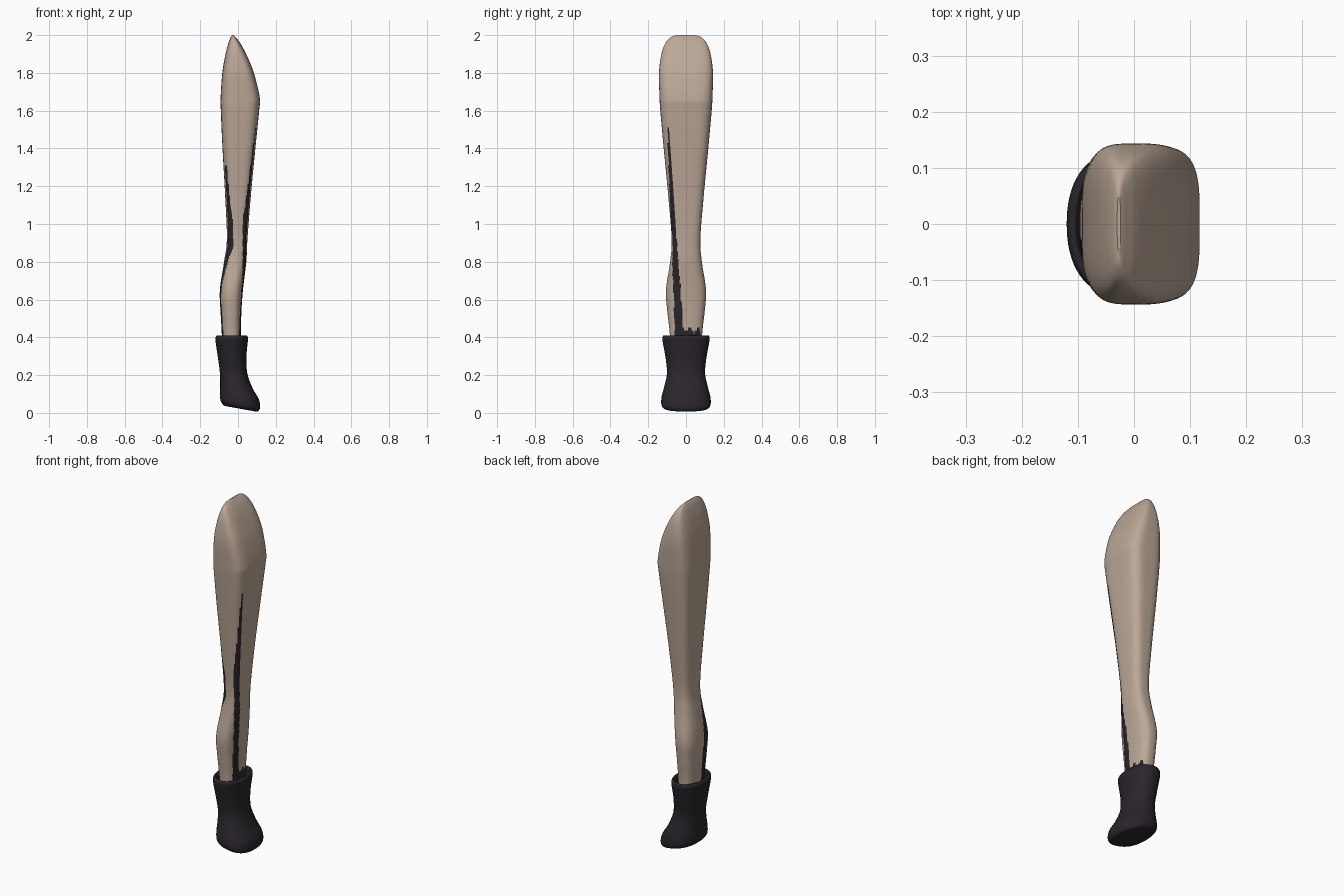
import bpy, bmesh, math


def material(name, color):
    m = bpy.data.materials.new(name)
    m.diffuse_color = (*color, 1)
    return m


skin = material("skin", (0.50, 0.39, 0.31))
dark = material("dark_leather", (0.022, 0.018, 0.024))


def spline(p0, p1, p2, p3, t):
    return tuple(0.5 * (2 * b + (c - a) * t + (2 * a - 5 * b + 4 * c - d) * t * t
                        + (3 * b - a - 3 * c + d) * t ** 3)
                 for a, b, c, d in zip(p0, p1, p2, p3))


def loft(name, sections, mats, steps=6, n=96, cap_end=True):
    """Sections: z, min x, max x, half depth, squareness, slope along x."""
    rows = []
    last = len(sections) - 1
    for i in range(last):
        pts = [sections[min(max(i + k, 0), last)] for k in (-1, 0, 1, 2)]
        rows += [spline(*pts, s / steps) for s in range(steps)]
    rows.append(sections[-1])
    bm = bmesh.new()
    rings = []
    for z, x0, x1, hy, e, slope in rows:
        cx, rx = (x0 + x1) / 2, (x1 - x0) / 2
        ring = []
        for k in range(n):
            a = 2 * math.pi * k / n
            c, s = math.cos(a), math.sin(a)
            r = (abs(c) ** e + abs(s) ** e) ** (-1 / e)
            dx = rx * c * r
            ring.append(bm.verts.new((cx + dx, hy * s * r, max(z + slope * dx, 0))))
        rings.append(ring)
    for a, b in zip(rings, rings[1:]):
        for k in range(n):
            j = (k + 1) % n
            bm.faces.new((a[k], a[j], b[j], b[k]))
    bm.faces.new(rings[0][::-1])
    if cap_end:
        bm.faces.new(rings[-1])
    bm.normal_update()
    me = bpy.data.meshes.new(name)
    bm.to_mesh(me)
    bm.free()
    for m in mats:
        me.materials.append(m)
    ob = bpy.data.objects.new(name, me)
    bpy.context.collection.objects.link(ob)
    bpy.context.view_layer.objects.active = ob
    ob.select_set(True)
    bpy.ops.object.shade_smooth_by_angle(angle=math.radians(40))
    ob.select_set(False)
    return ob


# Leg with the foot hidden in the boot and the wedge-shaped hip end
leg = loft("leg", [
    (0.040, -0.06, 0.085, 0.090, 2.6, -0.18),
    (0.080, -0.075, 0.085, 0.105, 2.6, -0.15),
    (0.150, -0.075, 0.050, 0.090, 2.5, -0.08),
    (0.250, -0.080, 0.020, 0.078, 2.5, 0),
    (0.420, -0.086, 0.016, 0.086, 2.6, 0),
    (0.530, -0.092, 0.018, 0.098, 2.6, 0),
    (0.650, -0.096, 0.026, 0.106, 2.6, 0),
    (0.800, -0.074, 0.044, 0.084, 2.7, 0),
    (0.920, -0.059, 0.050, 0.076, 3.0, 0),
    (1.150, -0.068, 0.068, 0.094, 3.3, 0),
    (1.400, -0.082, 0.092, 0.118, 3.6, 0),
    (1.600, -0.091, 0.112, 0.136, 3.8, 0),
    (1.670, -0.092, 0.115, 0.140, 3.8, 0),
    (1.800, -0.083, 0.084, 0.143, 3.8, 0),
    (1.900, -0.066, 0.043, 0.130, 3.6, 0),
    (1.960, -0.050, 0.010, 0.108, 3.2, 0),
    (1.990, -0.038, -0.014, 0.078, 3.0, 0),
    (2.000, -0.030, -0.024, 0.050, 2.5, 0)], [skin, dark], steps=8)

# Dark seams down both front corners and a ragged edge above the boot
for p in leg.data.polygons:
    x, y, z = p.center
    if not 0.3 < z < 1.52:
        continue
    t = min((1.52 - z) / 1.05, 1)
    low = -0.100 + 0.040 * t
    high = -0.095 + 0.080 * t
    ragged = 0.425 + 0.022 * abs(math.sin(75 * y))
    middle = -0.02 if z < 0.8 else 0
    if (low < y < high and (x > middle or z < 1.3)) and abs(x - middle) > 0.025:
        p.material_index = 1
    elif -0.06 < y < 0.075 and z < ragged and x > -0.04:
        p.material_index = 1

# Boot with rolled rim and open shaft
loft("boot", [
    (0.022, -0.070, 0.092, 0.095, 2.5, -0.18),
    (0.028, -0.082, 0.108, 0.120, 2.5, -0.19),
    (0.050, -0.093, 0.117, 0.131, 2.5, -0.17),
    (0.090, -0.096, 0.110, 0.128, 2.4, -0.16),
    (0.140, -0.094, 0.078, 0.115, 2.3, -0.12),
    (0.210, -0.096, 0.050, 0.101, 2.2, -0.05),
    (0.290, -0.106, 0.044, 0.108, 2.2, 0),
    (0.380, -0.119, 0.052, 0.124, 2.2, 0),
    (0.402, -0.118, 0.052, 0.124, 2.2, 0),
    (0.410, -0.110, 0.044, 0.117, 2.2, 0),
    (0.402, -0.101, 0.035, 0.108, 2.2, 0),
    (0.340, -0.094, 0.028, 0.098, 2.2, 0)], [dark], n=64, cap_end=False)
